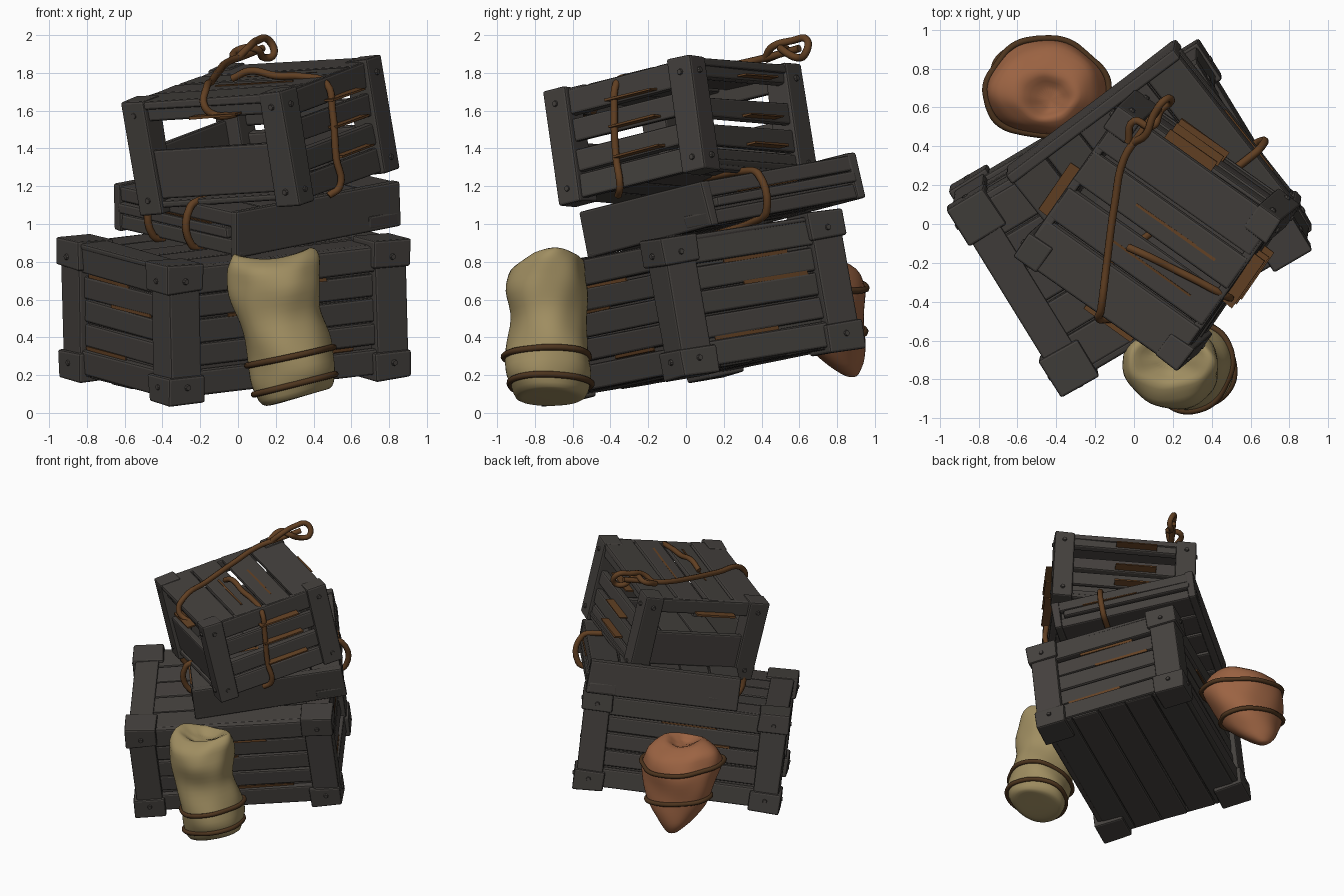
import bpy, bmesh, random
from math import sin, cos, pi, radians
from mathutils import Matrix, Vector

random.seed(4)
default_cube = bpy.data.objects.get("Cube")
if default_cube:
    bpy.data.objects.remove(default_cube)


def material(name, color):
    mat = bpy.data.materials.new(name)
    mat.use_nodes = True
    mat.diffuse_color = (*color, 1)
    shader = next(n for n in mat.node_tree.nodes if n.type == 'BSDF_PRINCIPLED')
    shader.inputs["Base Color"].default_value = (*color, 1)
    shader.inputs["Roughness"].default_value = 0.9
    return mat


WOOD = material("dark weathered wood", (0.058, 0.052, 0.047))
RUST = material("rust stain", (0.13, 0.055, 0.018))
ROPE = material("brown rope", (0.12, 0.05, 0.016))
STRAP = material("dark strap", (0.075, 0.035, 0.013))
CANVAS = material("tan canvas", (0.35, 0.27, 0.12))
LEATHER = material("orange canvas", (0.33, 0.125, 0.055))


def finish(name, bm, mat, matrix=None):
    mesh = bpy.data.meshes.new(name)
    bmesh.ops.recalc_face_normals(bm, faces=bm.faces)
    bm.to_mesh(mesh)
    bm.free()
    mesh.materials.append(mat)
    obj = bpy.data.objects.new(name, mesh)
    if matrix:
        obj.matrix_world = matrix
    bpy.context.collection.objects.link(obj)
    return obj


def plank(name, frame, center, size, mat=WOOD, jitter=0.006, bevel=0.012):
    """Worn board: a box with slightly wandering corners and soft edges."""
    bm = bmesh.new()
    bmesh.ops.create_cube(bm, size=1)
    for v in bm.verts:
        v.co = Vector(c * s + random.uniform(-jitter, jitter) for c, s in zip(v.co, size))
    if bevel:
        bmesh.ops.bevel(bm, geom=bm.edges[:], offset=bevel, segments=2, affect='EDGES', profile=0.5)
    return finish(name, bm, mat, frame @ Matrix.Translation(center))


def bolt(frame, center):
    bm = bmesh.new()
    bmesh.ops.create_cone(bm, cap_ends=True, segments=8, radius1=0.02, radius2=0.014, depth=0.02)
    finish("bolt", bm, WOOD, frame @ Matrix.Translation(center) @ Matrix.Rotation(pi / 2, 4, 'X'))


def rope(name, points, radius=0.02, frame=None, mat=ROPE, cyclic=False):
    curve = bpy.data.curves.new(name, 'CURVE')
    curve.dimensions = '3D'
    curve.bevel_depth = radius
    curve.bevel_resolution = 2
    curve.resolution_u = 5
    curve.use_fill_caps = True
    spline = curve.splines.new('BEZIER')
    spline.bezier_points.add(len(points) - 1)
    for bp, p in zip(spline.bezier_points, points):
        bp.co = p
        bp.handle_left_type = bp.handle_right_type = 'AUTO'
    spline.use_cyclic_u = cyclic
    curve.materials.append(mat)
    obj = bpy.data.objects.new(name, curve)
    if frame:
        obj.matrix_world = frame
    bpy.context.collection.objects.link(obj)


def turned(frame, k):
    return frame @ Matrix.Rotation(k * pi / 2, 4, 'Z')


def side(name, frame, k, half, rows, inset, thick=0.05):
    """Horizontal boards on side k (0 is local -y, then counter-clockwise)."""
    along, out = (half[0], half[1]) if k % 2 == 0 else (half[1], half[0])
    for z, h in rows:
        plank(name, turned(frame, k), (0, -out + inset + thick / 2, z), (2 * along - 0.1, thick, h))


def posts(name, frame, half, width, cap):
    """Corner posts with thicker bolted ends."""
    hx, hy, hz = half
    for sx in (-1, 1):
        for sy in (-1, 1):
            x, y = sx * (hx - width / 2), sy * (hy - width / 2)
            plank(name, frame, (x, y, 0), (width, width, 2 * hz))
            for sz in (-1, 1):
                if cap:
                    plank(name + "_cap", frame, (x, y, sz * (hz - 0.065)), (width + 0.035, width + 0.035, 0.15))
    for k in range(4):
        along, out = (hx, hy) if k % 2 == 0 else (hy, hx)
        for sx in (-1, 1):
            for sz in (-1, 1):
                bolt(turned(frame, k), (sx * (along - width / 2), -out - cap, sz * (hz - 0.08)))


# Lower crate: closed box tilted forward
lower = (Matrix.Translation((-0.02, 0.03, 0.56)) @ Matrix.Rotation(radians(-1), 4, 'Y')
         @ Matrix.Rotation(radians(10), 4, 'X') @ Matrix.Rotation(radians(31), 4, 'Z'))
half = (0.735, 0.555, 0.365)
plank("lower_crate_core", lower, (0, 0, 0), (1.34, 0.98, 0.62))
posts("lower_crate_post", lower, half, 0.19, 0.018)
for k in range(4):
    side("lower_crate_rail", lower, k, half, [(-0.275, 0.14), (0.275, 0.14)], 0.012)
    side("lower_crate_board", lower, k, half, [(-0.13, 0.12), (0, 0.12), (0.13, 0.12)], 0.032)
    along, out = (half[0], half[1]) if k % 2 == 0 else (half[1], half[0])
    for z in (-0.195, 0.068, 0.198):
        x = random.uniform(-0.3, 0.3) * along
        plank("rust_streak", turned(lower, k), (x, -out + 0.031, z), (0.4, 0.008, 0.018), RUST, 0.003, 0)
for i in range(5):
    y = (i - 2) * 0.205
    for sz in (-1, 1):
        plank("lower_crate_lid_board", lower, (0, y, sz * 0.325), (1.42, 0.197, 0.05))
for sx in (-1, 1):
    plank("lower_crate_lid_cleat", lower, (sx * 0.64, 0, 0.345), (0.17, 0.85, 0.035))

# Flat bundle of boards between the crates
bundle = (Matrix.Translation((0.1, 0.19, 1.1)) @ Matrix.Rotation(radians(-2), 4, 'Y')
          @ Matrix.Rotation(radians(12), 4, 'X') @ Matrix.Rotation(radians(37.5), 4, 'Z'))
plank("bundle_core", bundle, (0, 0, 0), (1.0, 0.98, 0.16))
for sy in (-1, 1):
    plank("bundle_end_board", bundle, (0, sy * 0.5, 0), (1.1, 0.06, 0.25))
for i in range(5):
    for sz in (-1, 1):
        length = 1.0 + random.uniform(-0.03, 0.08)
        plank("bundle_board", bundle, ((i - 2) * 0.218, 0, sz * 0.075), (0.21, length, 0.08))
for sx in (-1, 1):
    plank("bundle_side_strip", bundle, (sx * 0.53, 0.02, 0), (0.05, 0.94, 0.06))
    plank("rust_streak", bundle, (sx * 0.543, -0.1, 0.034), (0.02, 0.4, 0.008), RUST, 0.002, 0)
loop = [(0.57, 0.1), (0.57, -0.1), (0.5, -0.13), (-0.5, -0.13), (-0.57, -0.1), (-0.57, 0.1), (-0.5, 0.13), (0.5, 0.13)]
rope("bundle_rope", [(x, -0.16, z) for x, z in loop], 0.021, bundle, cyclic=True)
rope("bundle_short_rope", [(x, 0.17, z) for x, z in loop[3:7]], 0.021, bundle)

# Upper crate: open slatted box leaning back
up = Vector((-0.16, -0.14, 0.98)).normalized()
right = Vector((0.85, -0.6, 0.05))
right = (right - up * right.dot(up)).normalized()
upper = Matrix.Translation((0.12, -0.03, 1.47)) @ Matrix((right, up.cross(right), up)).transposed().to_4x4()
half = (0.52, 0.485, 0.31)
posts("upper_crate_post", upper, half, 0.15, 0)
open_rows = [(0.24, 0.11), (-0.1, 0.26)]
slat_rows = [(0.225, 0.14), (0.07, 0.12), (-0.09, 0.12), (-0.23, 0.13)]
loose_rows = [(0.25, 0.1), (0.04, 0.11), (-0.11, 0.12), (-0.24, 0.12)]
for k, rows in enumerate((open_rows, slat_rows, loose_rows, open_rows)):
    side("upper_crate_slat", upper, k, half, rows, 0.025)
    for z, h in rows[:-1]:
        plank("rust_streak", turned(upper, k), (0.08, -0.475 if k % 2 == 0 else -0.51, z - h / 2 + 0.02),
              (0.3, 0.09, 0.012), RUST, 0.003, 0)
for i, width in enumerate((0.25, 0.2, 0.2, 0.24)):
    plank("upper_crate_top_board", upper, (0, (i - 1.5) * 0.235, 0.28), (0.98, width, 0.045))
    plank("upper_crate_floor_board", upper, (0, (i - 1.5) * 0.235, -0.26), (0.98, 0.23, 0.04))
for y in (-0.12, 0.11):
    plank("rust_streak", upper, (0.1, y, 0.298), (0.5, 0.014, 0.008), RUST, 0.003, 0)

# Ropes over the upper crate, with a knot at the back corner
rope("long_top_rope", [(0.13, 0.6, 1.93), (0.03, 0.46, 1.89), (-0.05, 0.34, 1.86), (-0.1, 0.1, 1.81),
                       (-0.14, -0.2, 1.755), (-0.17, -0.44, 1.71), (-0.18, -0.49, 1.63), (-0.13, -0.49, 1.58),
                       (-0.03, -0.5, 1.58), (0.05, -0.48, 1.62)])
rope("side_rope", [(-0.03, -0.12, 1.77), (0.06, -0.16, 1.81), (0.2, -0.23, 1.785), (0.34, -0.3, 1.78),
                   (0.47, -0.37, 1.74), (0.5, -0.38, 1.6), (0.52, -0.37, 1.35), (0.54, -0.35, 1.2), (0.48, -0.36, 1.15)])
rope("knot_loop", [(0.0, 0.42, 1.88), (0.06, 0.46, 1.94), (0.1, 0.56, 1.97), (0.16, 0.64, 1.975), (0.19, 0.63, 1.9),
                   (0.14, 0.59, 1.88), (0.09, 0.5, 1.93), (0.0, 0.53, 1.92), (-0.03, 0.42, 1.87)])


def sack_point(rings, t, a, slope, swell=0.0):
    i = min(int(t), len(rings) - 2)
    cx, cy, cz, rx, ry = (p + (q - p) * (t - i) for p, q in zip(rings[i], rings[i + 1]))
    u = t / (len(rings) - 1)
    fold = 1 + 0.045 * sin(3 * a + 2.2 * t) + 0.03 * sin(7 * a - 1.7 * t) * u
    x, y = (rx * fold + swell) * cos(a), (ry * fold + swell) * sin(a)
    ears = 0.16 * rx * u ** 3 * cos(2 * a)
    return Vector((cx + x, cy + y, cz + slope * x * (1.2 - u) + ears))


def sack(name, rings, mat, slope, straps):
    """Lofted cloth sack with creases, bound by straps."""
    n, steps = 28, 2 * (len(rings) - 1)
    bm = bmesh.new()
    loops = [[bm.verts.new(sack_point(rings, s / 2, 2 * pi * j / n, slope)) for j in range(n)]
             for s in range(steps + 1)]
    for lo, hi in zip(loops, loops[1:]):
        for j in range(n):
            bm.faces.new((lo[j], lo[(j + 1) % n], hi[(j + 1) % n], hi[j]))
    bm.faces.new(loops[0])
    bm.faces.new(loops[-1])
    obj = finish(name, bm, mat)
    obj.data.shade_smooth()
    obj.modifiers.new("soft_cloth", 'SUBSURF').levels = 1
    for t in straps:
        rope(name + "_strap", [sack_point(rings, t, 2 * pi * j / n, slope, 0.002) for j in range(n)],
             0.017, None, STRAP, True)


# Tan sack leaning on the front, orange sack hanging at the back
sack("tan_sack", [(0.32, -0.72, 0.08, 0.1, 0.1), (0.31, -0.72, 0.08, 0.19, 0.19), (0.3, -0.73, 0.2, 0.225, 0.23),
                  (0.27, -0.73, 0.34, 0.225, 0.22), (0.22, -0.73, 0.5, 0.21, 0.2), (0.2, -0.74, 0.65, 0.245, 0.22),
                  (0.18, -0.73, 0.78, 0.25, 0.2), (0.18, -0.69, 0.85, 0.21, 0.14), (0.18, -0.69, 0.77, 0.08, 0.06)],
     CANVAS, 0.25, (1.6, 2.7))
sack("orange_sack", [(-0.5, 0.88, 0.19, 0.03, 0.03), (-0.5, 0.84, 0.26, 0.12, 0.1), (-0.48, 0.78, 0.38, 0.22, 0.17),
                     (-0.46, 0.73, 0.52, 0.28, 0.22), (-0.45, 0.7, 0.66, 0.32, 0.25), (-0.45, 0.69, 0.78, 0.27, 0.22),
                     (-0.45, 0.66, 0.85, 0.15, 0.12), (-0.43, 0.64, 0.78, 0.05, 0.05)],
     LEATHER, -0.2, (2.4, 4.1))
